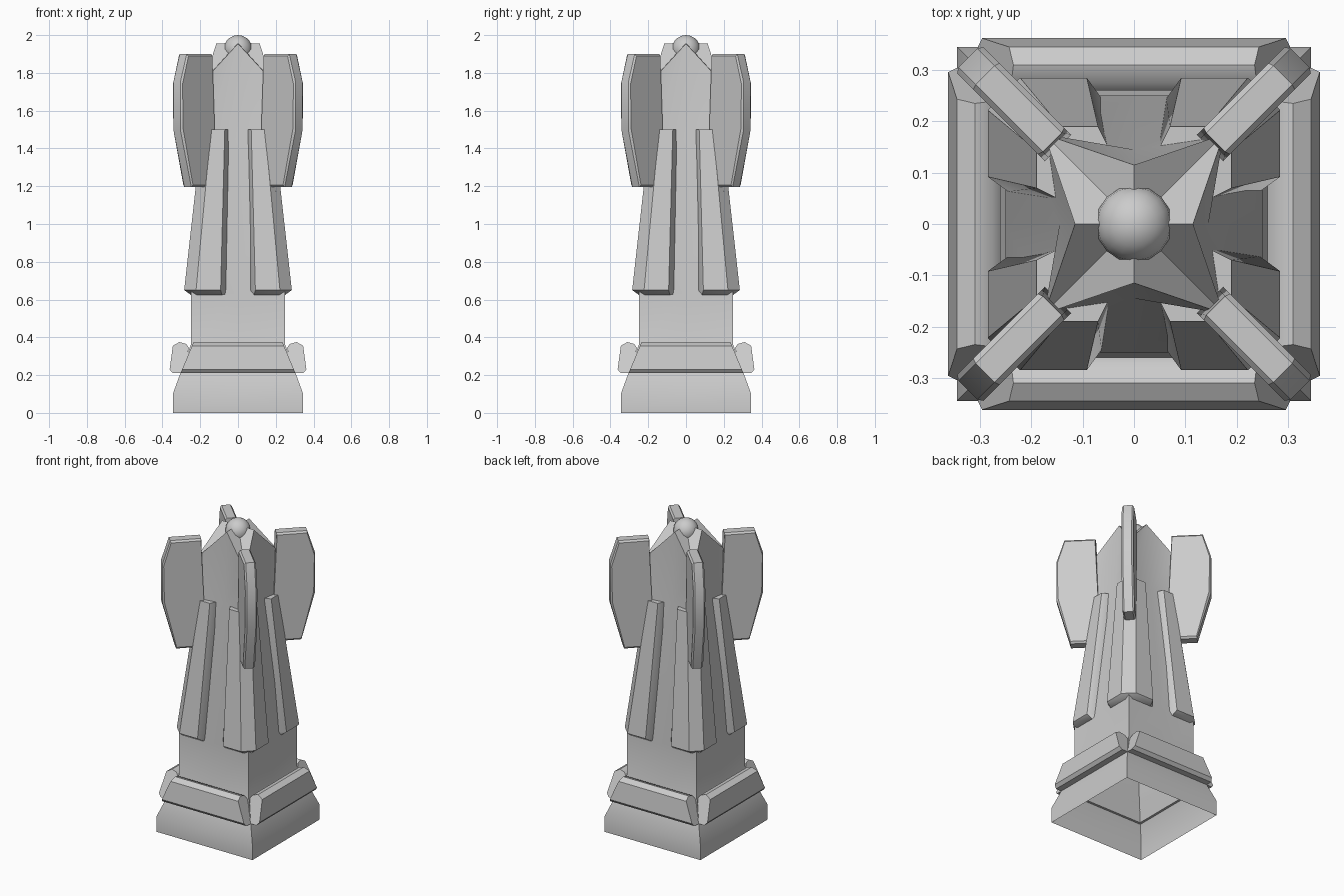
import bpy, bmesh, math
from mathutils import Matrix, Vector

if "Cube" in bpy.data.objects:
    bpy.data.objects.remove(bpy.data.objects["Cube"])


def finish(name, bm, angle=38):
    bmesh.ops.recalc_face_normals(bm, faces=bm.faces[:])
    me = bpy.data.meshes.new(name)
    bm.to_mesh(me)
    bm.free()
    ob = bpy.data.objects.new(name, me)
    bpy.context.collection.objects.link(ob)
    bpy.ops.object.select_all(action='DESELECT')
    ob.select_set(True)
    bpy.context.view_layer.objects.active = ob
    bpy.ops.object.shade_smooth_by_angle(angle=math.radians(angle))
    return ob


def loft(name, rings, turn=0.0, cap_start=True, cap_end=True, apex=None):
    """Skin a list of equal-length point rings, then turn about z."""
    bm = bmesh.new()
    rot = Matrix.Rotation(turn, 3, 'Z')
    vs = [[bm.verts.new(rot @ Vector(p)) for p in r] for r in rings]
    n = len(vs[0])
    for a, b in zip(vs, vs[1:]):
        for i in range(n):
            j = (i + 1) % n
            bm.faces.new((a[i], a[j], b[j], b[i]))
    if cap_start:
        bm.faces.new(vs[0][::-1])
    if apex is not None:
        c = bm.verts.new(apex)
        for i in range(n):
            bm.faces.new((vs[-1][i], vs[-1][(i + 1) % n], c))
    elif cap_end:
        bm.faces.new(vs[-1])
    return finish(name, bm)


def star(v, d, zv, zd=None):
    """Eight points: side middles at distance v, corners at (d, d)."""
    zd = zv if zd is None else zd
    pts = []
    for k in range(4):
        r = Matrix.Rotation(k * math.pi / 2, 3, 'Z')
        pts += [r @ Vector((v, 0, zv)), r @ Vector((d, d, zd))]
    return pts


# Square base and shaft, open underneath, rising to a star-shaped head
loft("shaft_and_head", [
    star(.345, .345, 0), star(.345, .345, .1), star(.305, .305, .21),
    star(.25, .25, .36), star(.25, .25, .63),
    star(.145, .17, 1.5),
    star(.115, .175, 1.955, 1.765)],
    cap_start=False, apex=(0, 0, 1.96))

# Outlines shared by the repeated parts
BAR = [(.26, .345), (.275, .365), (.31, .375), (.345, .355), (.362, .23),
       (.345, .21), (.29, .21)]
LOW = [(.06, .06), (.065, .245), (.085, .25), (.22, .25), (.25, .22),
       (.25, .085), (.245, .065)]
MID = [(.06, .06), (.063, .245), (.092, .285), (.222, .285), (.285, .222),
       (.285, .092), (.245, .063)]
TOP = [(.05, .05), (.048, .145), (.07, .19), (.143, .19), (.19, .143),
       (.19, .07), (.145, .048)]
FIN = [(.225, 1.9), (.41, 1.9), (.458, 1.75), (.458, 1.5), (.375, 1.195),
       (.25, 1.195), (.21, 1.5)]


def bar_end(s):
    # bar ends slope so that each bar is longer at the bottom
    return [(r, s * (.235 + (.375 - z) * .42), z) for r, z in BAR]


def fin_side(y, inset):
    c = Vector((.32, 1.55))
    out = []
    for r, z in FIN:
        k = inset if r > .3 or z in (1.9, 1.195) else 0
        d = (Vector((r, z)) - c).normalized() * k
        out.append((r + d.x * -1, y, z - d.y))
    return out


for k in range(4):
    q = k * math.pi / 2
    # Rim bar along each side of the base
    loft(f"rim_bar_{k + 1}", [bar_end(-1), bar_end(1)], q)
    # Tapered corner buttress
    loft(f"corner_buttress_{k + 1}", [
        [(x, y, .625) for x, y in LOW],
        [(x, y, .65) for x, y in MID],
        [(x, y, 1.5) for x, y in TOP]], q)
    # Upright diagonal fin with softened edge
    loft(f"diagonal_fin_{k + 1}", [
        fin_side(-.036, .012), fin_side(-.026, 0),
        fin_side(.026, 0), fin_side(.036, .012)], q + math.pi / 4)

# Small round knob on top
bm = bmesh.new()
bmesh.ops.create_uvsphere(bm, u_segments=16, v_segments=10, radius=.075,
                          matrix=Matrix.Translation((0, 0, 1.925)))
finish("top_knob", bm)
